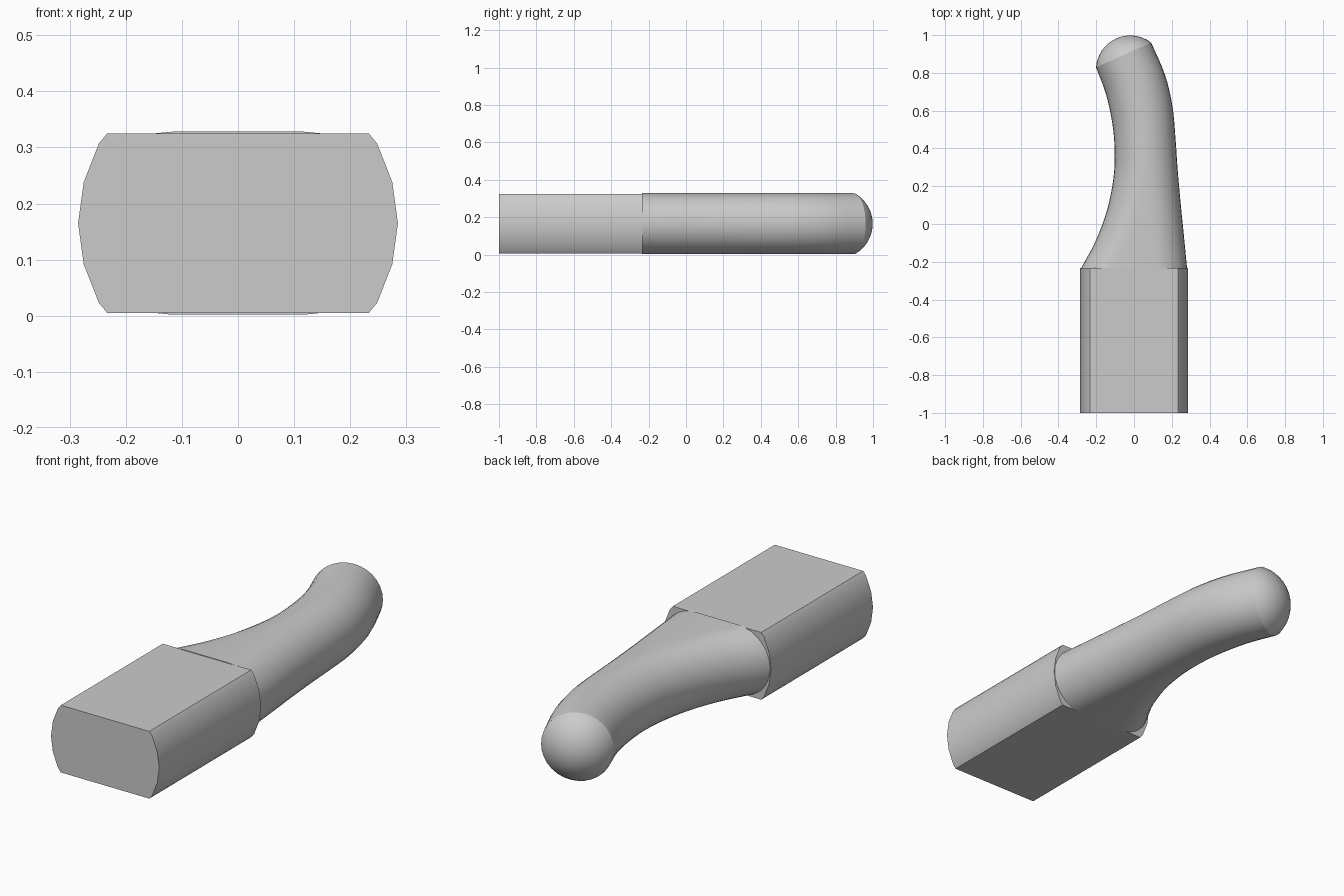
import bpy, bmesh, math
from mathutils import Vector

cube = bpy.data.objects.get("Cube")
if cube:
    bpy.data.objects.remove(cube)

grey = bpy.data.materials.new("plain_grey")
grey.use_nodes = True
grey.diffuse_color = (0.6, 0.6, 0.6, 1)
grey.node_tree.nodes["Principled BSDF"].inputs["Base Color"].default_value = (0.6, 0.6, 0.6, 1)


def loft(name, rings):
    """Skin a list of equal-length rings and close both ends."""
    bm = bmesh.new()
    loops = [[bm.verts.new(p) for p in ring] for ring in rings]
    for a, b in zip(loops, loops[1:]):
        for i in range(len(a)):
            j = (i + 1) % len(a)
            bm.faces.new((a[i], a[j], b[j], b[i]))
    bm.faces.new(loops[0][::-1])
    bm.faces.new(loops[-1])
    bmesh.ops.recalc_face_normals(bm, faces=bm.faces)
    mesh = bpy.data.meshes.new(name)
    bm.to_mesh(mesh)
    bm.free()
    mesh.materials.append(grey)
    obj = bpy.data.objects.new(name, mesh)
    bpy.context.collection.objects.link(obj)
    bpy.ops.object.select_all(action='DESELECT')
    obj.select_set(True)
    bpy.context.view_layer.objects.active = obj
    bpy.ops.object.shade_smooth_by_angle(angle=math.radians(25))


def spline(points, steps):
    """Smooth curve through the points."""
    p = [Vector(q) for q in points]
    p = [2 * p[0] - p[1]] + p + [2 * p[-1] - p[-2]]
    out = []
    for a, b, c, d in zip(p, p[1:], p[2:], p[3:]):
        for k in range(steps):
            t = k / steps
            out.append(0.5 * (2 * b + (c - a) * t + (2 * a - 5 * b + 4 * c - d) * t**2
                              + (3 * b - a - 3 * c + d) * t**3))
    return out + [p[-2]]


MID = 0.165

# Block: flat top and bottom, faceted bulging sides
side = [(0.233, -0.16), (0.248, -0.142), (0.275, -0.073), (0.285, 0),
        (0.275, 0.073), (0.248, 0.142), (0.233, 0.16)]
outline = side + [(-x, -z) for x, z in side]
loft("base_block", [[(x, y, MID + z) for x, z in outline] for y in (-1, -0.233)])

# Handle: stadium sections between a left and a right edge curve
HALF = 0.163
ARC = 16
edge_a = spline([(-0.28, -0.236), (-0.2, -0.085), (-0.14, 0.08), (-0.107, 0.25),
                 (-0.102, 0.4), (-0.115, 0.54), (-0.148, 0.69), (-0.2, 0.83)], 4)
edge_b = spline([(0.28, -0.236), (0.263, -0.06), (0.245, 0.12), (0.23, 0.29),
                 (0.219, 0.45), (0.203, 0.62), (0.163, 0.79), (0.09, 0.96)], 4)


def section(a, b):
    centre, across = (a + b) / 2, (b - a).normalized()
    half_width = (b - a).length / 2
    radius = min(HALF, half_width)
    ring = []
    for sign in (1, -1):
        for k in range(ARC + 1):
            t = math.pi * (k / ARC - 0.5)
            u = sign * (half_width - radius + 0.001 + radius * math.cos(t))
            p = centre + across * u
            ring.append(Vector((p.x, p.y, MID + sign * HALF * math.sin(t))))
    return ring


rings = [section(a, b) for a, b in zip(edge_a, edge_b)]

# Shallow domed tip continuing the last section
a, b = edge_a[-1], edge_b[-1]
rim = rings[-1]
centre = Vector(((a.x + b.x) / 2, (a.y + b.y) / 2, MID))
normal = Vector((a.y - b.y, b.x - a.x, 0)).normalized()
BALL = 0.18
start = math.asin((b - a).length / 2 / BALL)
for k in range(1, 9):
    t = start * (1 - k / 8.2)
    scale = math.sin(t) / math.sin(start)
    lift = BALL * (math.cos(t) - math.cos(start))
    rings.append([centre + (p - centre) * scale + normal * lift for p in rim])
loft("curved_handle", rings)
